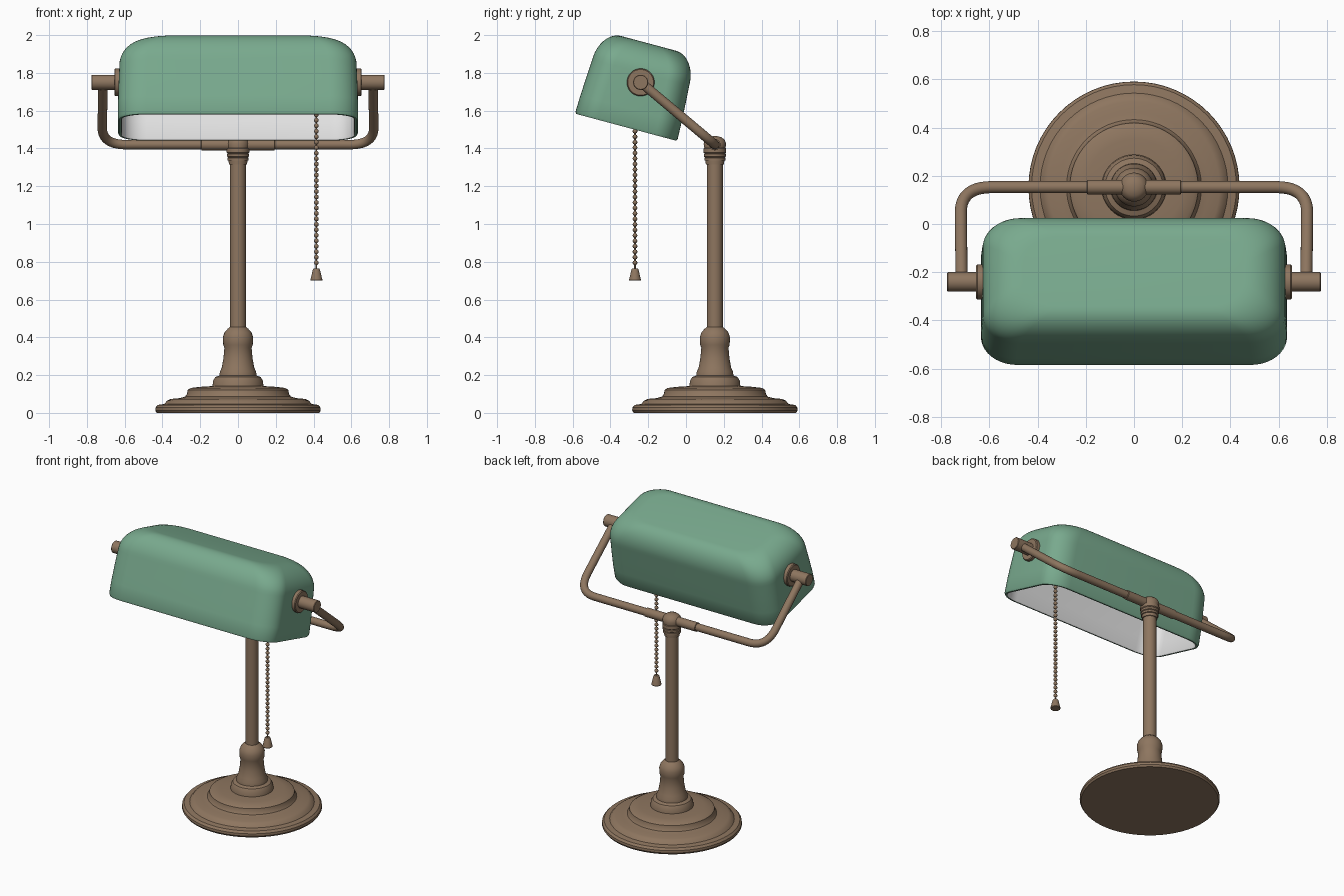
import bpy, bmesh
from math import sin, cos, pi, radians
from mathutils import Vector, Matrix

cube = bpy.data.objects.get("Cube")
if cube:
    bpy.data.objects.remove(cube, do_unlink=True)


def material(name, rgb):
    m = bpy.data.materials.new(name)
    m.use_nodes = True
    m.diffuse_color = (*rgb, 1)
    m.node_tree.nodes["Principled BSDF"].inputs["Base Color"].default_value = (*rgb, 1)
    return m


BRASS = material("aged brass", (0.27, 0.18, 0.115))
GREEN = material("green glass", (0.19, 0.40, 0.27))
WHITE = material("white lining", (0.85, 0.85, 0.85))

POST_Y = 0.153
PIVOT = Vector((0, -0.24, 1.75))
ARM_Z = 1.42


def finish(bm, name, mats, angle=35):
    bmesh.ops.recalc_face_normals(bm, faces=bm.faces)
    mesh = bpy.data.meshes.new(name)
    bm.to_mesh(mesh)
    bm.free()
    for m in mats:
        mesh.materials.append(m)
    ob = bpy.data.objects.new(name, mesh)
    bpy.context.collection.objects.link(ob)
    bpy.ops.object.select_all(action="DESELECT")
    ob.select_set(True)
    bpy.context.view_layer.objects.active = ob
    bpy.ops.object.shade_smooth_by_angle(angle=radians(angle))
    return ob


def loft(bm, rings):
    """Skin closed rings and cap both ends; returns faces grouped by band."""
    rows = [[bm.verts.new(p) for p in ring] for ring in rings]
    bands = []
    for a, b in zip(rows, rows[1:]):
        n = len(a)
        bands.append([bm.faces.new((a[i], a[(i + 1) % n], b[(i + 1) % n], b[i]))
                      for i in range(n)])
    caps = [bm.faces.new(rows[0]), bm.faces.new(rows[-1])]
    return bands, caps


def lathe(name, profile, matrix, sides=48):
    """Revolve (radius, height) pairs about local z."""
    bm = bmesh.new()
    loft(bm, [[matrix @ Vector((r * cos(2 * pi * i / sides), r * sin(2 * pi * i / sides), h))
               for i in range(sides)] for r, h in profile])
    return finish(bm, name, [BRASS])


post = Matrix.Translation((0, POST_Y, 0))

# Stepped round base
lathe("base", [(.43, 0), (.438, .012), (.437, .028), (.425, .042), (.39, .047), (.375, .065),
               (.355, .074), (.31, .078), (.28, .086), (.27, .1), (.266, .122), (.25, .132),
               (.2, .138), (.135, .142)], post, 64)
# Turned socket at the foot of the post
lathe("post_foot", [(.135, .14), (.132, .17), (.12, .19), (.098, .198), (.096, .218), (.086, .24),
                    (.077, .29), (.072, .345), (.078, .36), (.08, .4), (.072, .425),
                    (.055, .445), (.042, .455)], post)
lathe("post", [(.042, .44), (.042, 1.34)], post)
# Ribbed collar with a domed top
lathe("post_collar", [(.048, 1.315), (.05, 1.335), (.056, 1.337), (.056, 1.35), (.052, 1.353),
                      (.058, 1.357), (.058, 1.37), (.054, 1.373), (.06, 1.378), (.06, 1.4),
                      (.056, 1.403), (.06, 1.425), (.052, 1.445), (.035, 1.459), (.012, 1.465)], post)

# Bent carrying arm, rounded at both corners
start = Vector((.715, PIVOT.y, PIVOT.z))
corner = Vector((.72, POST_Y, ARM_Z))
p0 = corner + (start - corner).normalized() * .14
p2 = corner - Vector((.13, 0, 0))
half = [start]
for i in range(11):
    t = i / 10
    half.append(p0 * (1 - t) ** 2 + corner * 2 * t * (1 - t) + p2 * t ** 2)
path = half + [Vector((-p.x, p.y, p.z)) for p in reversed(half)]
rings = []
for i, p in enumerate(path):
    tangent = (path[min(i + 1, len(path) - 1)] - path[max(i - 1, 0)]).normalized()
    normal = Vector((0, start.z - corner.z, -(start.y - corner.y))).normalized()
    side = tangent.cross(normal).normalized()
    rings.append([p + .025 * (normal * cos(2 * pi * k / 20) + side * sin(2 * pi * k / 20))
                  for k in range(20)])
bm = bmesh.new()
loft(bm, rings)
finish(bm, "carrying_arm", [BRASS], 45)

# Sleeve over the middle of the arm
along_x = Matrix.Rotation(pi / 2, 4, "Y")
lathe("arm_sleeve", [(.026, -.195), (.03, -.193), (.03, .193), (.026, .195)],
      Matrix.Translation((0, POST_Y, ARM_Z)) @ along_x, 32)

# Pivot discs and knobs on both ends of the shade
for sign, label in ((1, "left"), (-1, "right")):
    axis = Matrix.Translation(PIVOT) @ Matrix.Rotation(sign * pi / 2, 4, "Y")
    lathe(label + "_pivot_disc", [(.073, .605), (.073, .65), (.068, .655), (.04, .655)], axis)
    lathe(label + "_pivot_knob", [(.04, .63), (.04, .772), (.037, .775)], axis, 32)

# Tilted shade: rounded box shell with a white lining
tilt = Matrix.Translation(PIVOT) @ Matrix.Rotation(radians(-15), 4, "X")


def rounded_ring(hx, hy, rx, ry, z, steps=10):
    pts = []
    for q, (sx, sy) in enumerate(((1, 1), (-1, 1), (-1, -1), (1, -1))):
        for i in range(steps + 1):
            a = pi / 2 * (q + i / steps)
            pts.append(tilt @ Vector((sx * (hx - rx) + rx * cos(a),
                                      sy * (hy - ry) + ry * sin(a) - .013, z)))
    return pts


def shell(inset):
    rows = [(.635, .28, -.238), (.635, .277, -.15), (.632, .272, -.05)]
    for i in range(13):
        a = pi / 2 * i / 12
        rows.append((.46 + .168 * cos(a), .15 + .116 * cos(a), .05 + .16 * sin(a)))
    return [rounded_ring(hx - inset, hy - inset, .15 - inset, .12 - inset,
                         z - (inset if z > 0 else 0)) for hx, hy, z in rows]


outer, inner = shell(0), shell(.022)
lip = [rounded_ring(.629, .274, .144, .114, -.25), rounded_ring(.617, .262, .132, .102, -.25)]
bm = bmesh.new()
bands, caps = loft(bm, outer[::-1] + lip + inner)
for band in bands[len(outer) + 1:]:
    for f in band:
        f.material_index = 1
caps[1].material_index = 1
finish(bm, "shade", [GREEN, WHITE], 40)

# Pull chain: beads on a thin cord with a bell weight
CHAIN_X, CHAIN_Y, CHAIN_TOP = .415, -.27, 1.93
chain = Matrix.Translation((CHAIN_X, CHAIN_Y, 0))
lathe("chain_cord", [(.004, .75), (.004, CHAIN_TOP)], chain, 8)
bm = bmesh.new()
z = .795
while z < CHAIN_TOP:
    bmesh.ops.create_uvsphere(bm, u_segments=12, v_segments=8, radius=.0125,
                              matrix=Matrix.Translation((CHAIN_X, CHAIN_Y, z)))
    z += .029
finish(bm, "chain_beads", [BRASS], 60)
lathe("chain_weight", [(.03, .7), (.032, .704), (.029, .715), (.019, .757), (.015, .765)], chain, 24)
